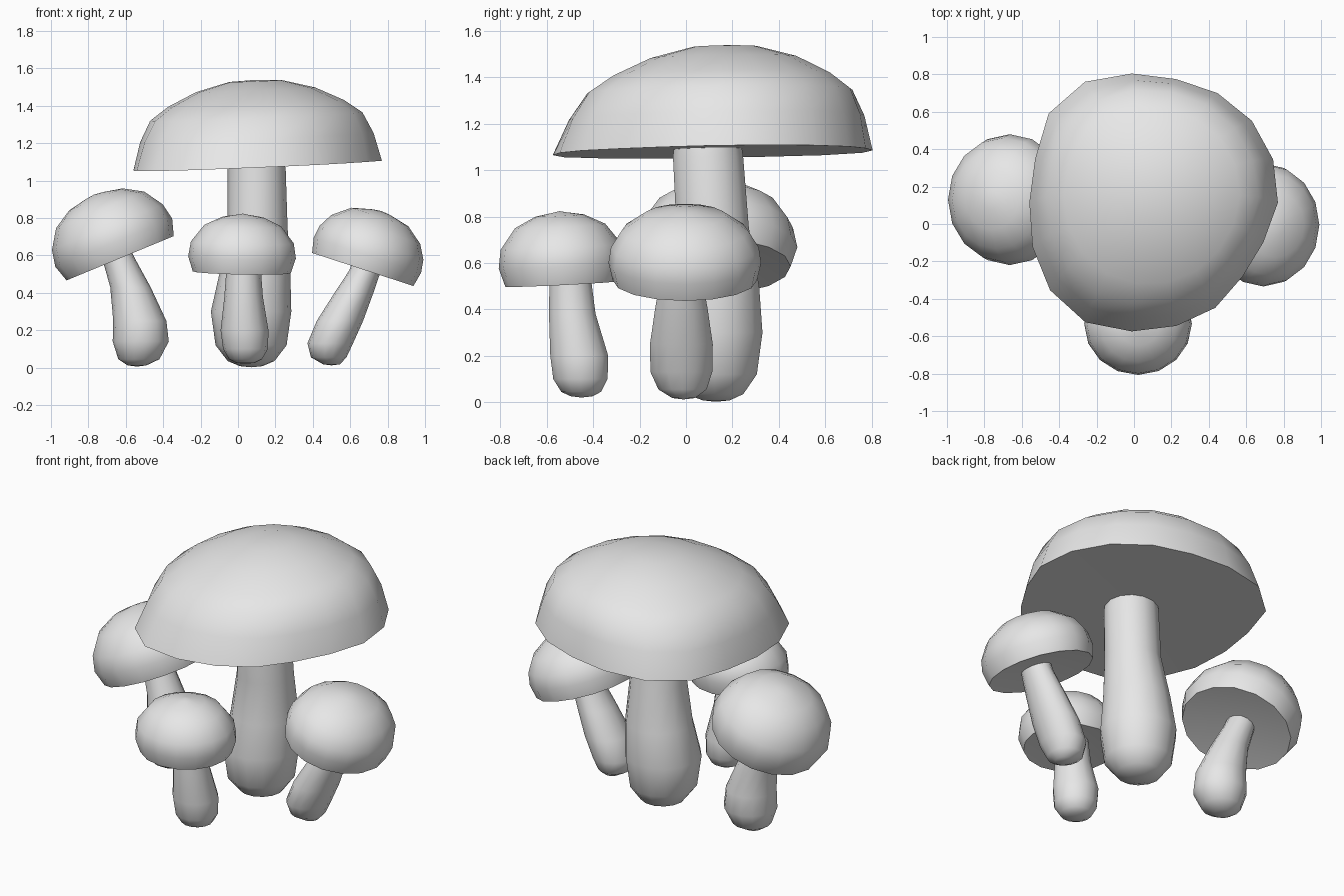
import bpy, bmesh, math
from mathutils import Vector

if "Cube" in bpy.data.objects:
    bpy.data.objects.remove(bpy.data.objects["Cube"], do_unlink=True)

GREY = (0.8, 0.8, 0.8, 1.0)
mat = bpy.data.materials.new("plain_grey")
mat.use_nodes = True
mat.diffuse_color = GREY
mat.node_tree.nodes["Principled BSDF"].inputs["Base Color"].default_value = GREY


def skin_rings(name, rings, start, end):
    """Bridge a stack of rings and close both ends with a fan to a point."""
    bm = bmesh.new()
    rows = [[bm.verts.new(p) for p in ring] for ring in rings]
    n = len(rows[0])
    for a, b in zip(rows, rows[1:]):
        for i in range(n):
            j = (i + 1) % n
            bm.faces.new((a[i], a[j], b[j], b[i]))
    for row, tip in ((rows[0], start), (rows[-1], end)):
        v = bm.verts.new(tip)
        for i in range(n):
            bm.faces.new((row[i], row[(i + 1) % n], v))
    bmesh.ops.recalc_face_normals(bm, faces=bm.faces)
    mesh = bpy.data.meshes.new(name)
    bm.to_mesh(mesh)
    bm.free()
    mesh.materials.append(mat)
    obj = bpy.data.objects.new(name, mesh)
    bpy.context.collection.objects.link(obj)
    bpy.ops.object.select_all(action='DESELECT')
    obj.select_set(True)
    bpy.context.view_layer.objects.active = obj
    bpy.ops.object.shade_smooth_by_angle(angle=math.radians(50))


def frame(normal):
    n = Vector(normal).normalized()
    t = (Vector((1, 0, 0)) - n * n.x).normalized()
    return t, n.cross(t), n


def ring(centre, axes, radii, stretch):
    """Closed loop with one radius per corner; stretch widens it sideways."""
    t, b, _ = axes
    step = math.tau / len(radii)
    return [centre + t * r * math.cos(i * step) + b * r * stretch * math.sin(i * step)
            for i, r in enumerate(radii)]


def cap(name, centre, normal, profile, outline, stretch=1.0, lean=0.0, hollow=0.03):
    """Dome of (radius, height) rings over a shallow hollow underside."""
    axes = frame(normal)
    n, c = axes[2], Vector(centre)
    top = profile[-1][1]
    rings = []
    for r, h in profile:
        fade = 1 - h / top
        radii = [r * (1 + (k - 1) * fade) for k in outline]
        rings.append(ring(c + n * h + axes[1] * lean * h, axes, radii, stretch))
    apex = c + n * (top + 0.006) + axes[1] * lean * top
    skin_rings(name, rings, c + n * hollow, apex)


def stem(name, path, normal, stretch=1.0, sides=14):
    """Tube through (x, y, z, radius) points from the foot up into the cap."""
    n = frame(normal)[2]
    pts = [Vector(p[:3]) for p in path]
    axes_up = frame((0, 0, 1))
    rings = [ring(c, axes_up, [p[3]] * sides, stretch) for c, p in zip(pts, path)]
    tip = pts[-1] + n * 0.06
    rings.append(ring(tip, axes_up, [path[-1][3] * 0.95] * sides, stretch))
    skin_rings(name, rings, pts[0] - Vector((0, 0, 0.006)), tip + n * 0.01)


ROUND = [1.0] * 16

# Large central mushroom with an uneven brim
up = (-0.04, -0.015, 1)
brim = [.66, .675, .68, .675, .67, .70, .745, .74, .68,
        .67, .695, .73, .74, .70, .67, .65, .615, .62]
cap("large_cap", (0.11, 0.115, 1.08), up,
    [(.685, 0), (.637, .15), (.575, .262), (.475, .332), (.32, .405), (.14, .452)],
    [b / .685 for b in brim], lean=0.13, hollow=0.015)
stem("large_stem",
     [(.07, .13, .008, .06), (.07, .125, .035, .125), (.07, .12, .12, .19), (.07, .12, .3, .215),
      (.09, .13, .5, .19), (.105, .115, .75, .16), (.1, .095, 1.06, .155)], up)

# Small mushroom on the right, tipped outward
up = (-0.38, 0, 0.92)
cap("right_cap", (-.63, .13, .585), up,
    [(.31, 0), (.338, .09), (.32, .18), (.255, .28), (.155, .34), (.05, .362)],
    ROUND, stretch=1.035)
stem("right_stem",
     [(-.54, .12, .012, .05), (-.53, .12, .045, .11), (-.52, .12, .14, .15),
      (-.525, .12, .25, .142), (-.575, .13, .43, .108), (-.637, .14, .58, .088)], up)

# Small mushroom on the left, tipped outward
up = (0.31, 0, 0.95)
cap("left_cap", (.667, -.005, .525), up,
    [(.285, 0), (.302, .08), (.292, .15), (.25, .225), (.16, .295), (.05, .322)],
    ROUND, stretch=1.09)
stem("left_stem",
     [(.5, -.01, .018, .045), (.485, -.015, .055, .095), (.493, -.02, .13, .122),
      (.545, -.02, .25, .124), (.62, -.02, .4, .104), (.68, -.02, .52, .085)], up, stretch=1.12)

# Small mushroom in front, almost upright
up = (0.02, -0.05, 1)
cap("front_cap", (.02, -.53, .51), up,
    [(.262, 0), (.288, .08), (.275, .16), (.205, .25), (.11, .295), (.03, .308)],
    ROUND, stretch=0.95)
stem("front_stem",
     [(.04, -.45, .026, .05), (.04, -.452, .045, .088), (.04, -.455, .1, .12),
      (.035, -.46, .2, .128), (.03, -.49, .38, .103), (.03, -.497, .5, .094)], up)
